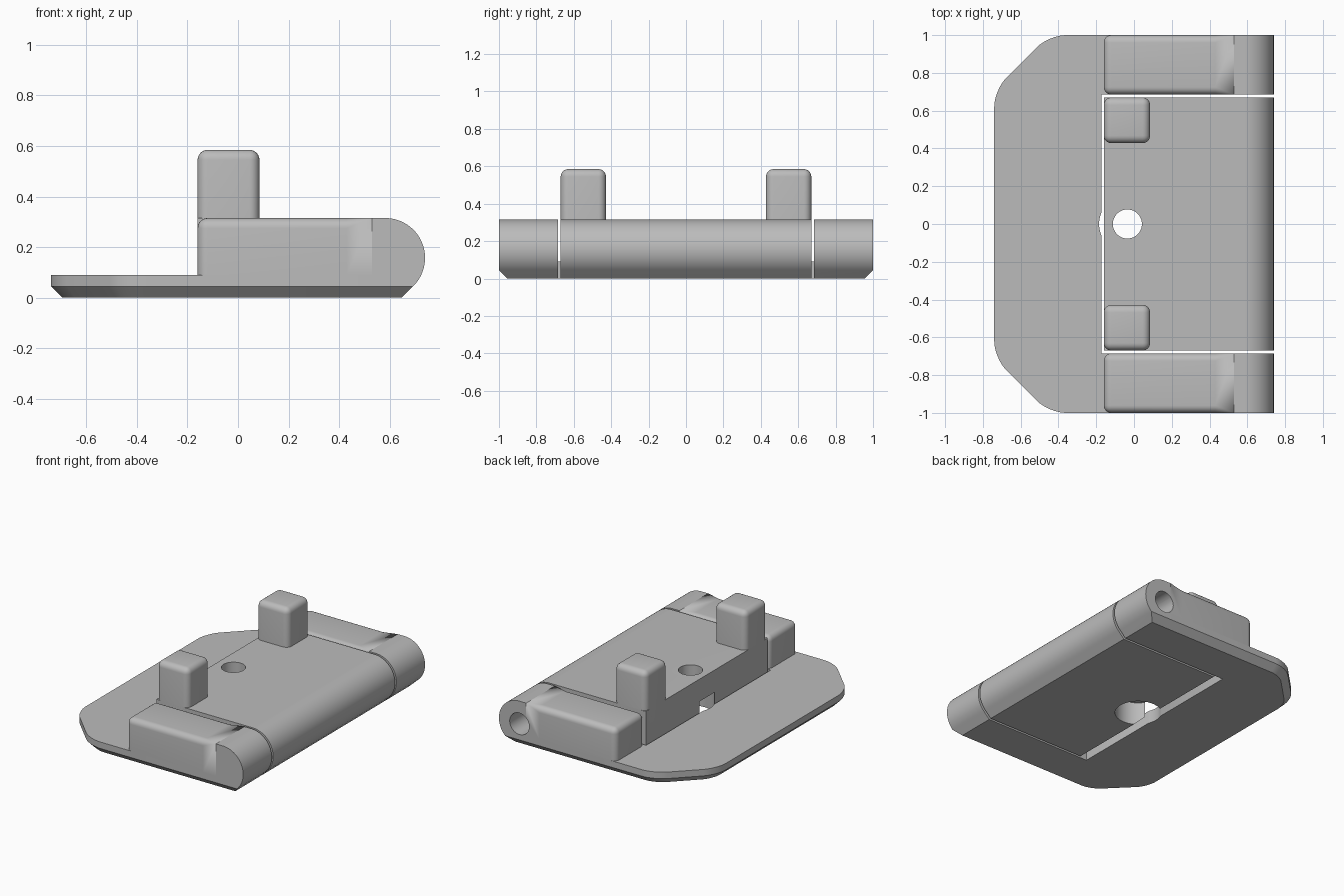
import bpy, bmesh, math
from mathutils import Vector

cube = bpy.data.objects.get("Cube")
if cube:
    bpy.data.objects.remove(cube, do_unlink=True)

grey = bpy.data.materials.new("plain_grey")
grey.use_nodes = True
COLOUR = (0.5, 0.5, 0.5, 1)
grey.diffuse_color = COLOUR
grey.node_tree.nodes["Principled BSDF"].inputs["Base Color"].default_value = COLOUR

H = 0.315              # height of the hinge body
R = H / 2              # knuckle radius
AXIS = 0.74 - R        # hinge axis in x
BACK = -0.16           # back face of blocks and lever
JOIN = 0.53            # where block meets knuckle
PLATE = 0.09
GAP_IN, GAP_OUT = 0.67, 0.685
FILLET = 0.04
CHAMFER = 0.045


def prism(points, direction):
    """Extrude a closed planar outline along a direction."""
    bm = bmesh.new()
    face = bm.faces.new([bm.verts.new(p) for p in points])
    new = bmesh.ops.extrude_face_region(bm, geom=[face])["geom"]
    moved = [v for v in new if isinstance(v, bmesh.types.BMVert)]
    bmesh.ops.translate(bm, verts=moved, vec=direction)
    bmesh.ops.recalc_face_normals(bm, faces=bm.faces[:])
    return bm


def box(x0, x1, y0, y1, z0, z1):
    outline = [(x0, y0, z0), (x1, y0, z0), (x1, y1, z0), (x0, y1, z0)]
    return prism(outline, (0, 0, z1 - z0))


def bevel(bm, rule, width, segments):
    edges = [e for e in bm.edges if rule(e.verts[0].co, e.verts[1].co)]
    bmesh.ops.bevel(bm, geom=edges, offset=width, segments=segments,
                    profile=0.5, affect='EDGES')


def upright(a, b):
    return abs(a.z - b.z) > 0.01


def body_profile(x0, cut, y0, y1):
    """Flat body with a rounded nose and a tangent bottom chamfer."""
    pts = [(x0, 0)] if cut == 0 else [(x0, cut), (x0 + cut, 0)]
    pts.append((AXIS + R * (math.sqrt(2) - 1), 0))
    for i in range(37):
        a = math.radians(-45 + 135 * i / 36)
        pts.append((AXIS + R * math.cos(a), R + R * math.sin(a)))
    pts.append((x0, H))
    return prism([(x, y0, z) for x, z in pts], (0, y1 - y0, 0))


def cylinder(radius, start, end):
    start, end = Vector(start), Vector(end)
    axis = end - start
    u = axis.orthogonal().normalized()
    v = axis.normalized().cross(u)
    ring = [start + radius * (u * math.cos(t) + v * math.sin(t))
            for t in (math.tau * i / 48 for i in range(48))]
    return prism(ring, axis)


def add(name, bm, cutters=()):
    """Make an object, cut its openings and shade it."""
    def link(label, data):
        mesh = bpy.data.meshes.new(label)
        data.to_mesh(mesh)
        data.free()
        ob = bpy.data.objects.new(label, mesh)
        bpy.context.collection.objects.link(ob)
        return ob

    ob = link(name, bm)
    ob.data.materials.append(grey)
    bpy.ops.object.select_all(action='DESELECT')
    bpy.context.view_layer.objects.active = ob
    ob.select_set(True)
    for make in cutters:
        cutter = link("cutter", make())
        cutter.hide_render = True
        mod = ob.modifiers.new("opening", 'BOOLEAN')
        mod.operation = 'DIFFERENCE'
        mod.solver = 'EXACT'
        mod.object = cutter
        bpy.ops.object.modifier_apply(modifier=mod.name)
        bpy.data.objects.remove(cutter, do_unlink=True)
    bpy.ops.object.shade_smooth_by_angle(angle=math.radians(30))
    return ob


# Openings: blind pin bore, screw hole, and the wider recess beneath it
HOLE_X = -0.035
pin_bore = lambda: cylinder(0.075, (AXIS, -0.9, R), (AXIS, 1.2, R))
screw_hole = lambda: cylinder(0.077, (HOLE_X, 0, -0.2), (HOLE_X, 0, 0.6))
recess = lambda: cylinder(0.15, (HOLE_X, 0, -0.2), (HOLE_X, 0, 0.16))
window = lambda: box(-0.173, 1, -GAP_OUT, GAP_OUT, -0.2, 0.5)

# Base plate with cropped corners and a chamfered underside
outline = [(JOIN, -1), (JOIN, 1), (-0.45, 1), (-0.74, 0.71),
           (-0.74, -0.71), (-0.45, -1)]
plate = prism([(x, y, 0) for x, y in outline], (0, 0, PLATE))
bevel(plate, lambda a, b: upright(a, b) and a.x < 0, 0.09, 8)
bevel(plate, lambda a, b: max(a.z, b.z) < 0.01 and min(a.x, b.x) < JOIN - 0.01,
      CHAMFER, 1)
add("base_plate", plate, [window, recess])

# Side blocks and their hinge knuckles
for side, s in (("left", 1), ("right", -1)):
    # the model's front faces -y, so these sit at its back and front ends
    end = "back" if s > 0 else "front"
    y0, y1 = sorted((s * GAP_OUT, s))
    block = box(BACK, JOIN, y0, y1, PLATE, H)
    bevel(block, lambda a, b: (upright(a, b) and a.x < 0)
          or (min(a.z, b.z) > H - 0.01 and min(a.x, b.x) < 0), FILLET, 6)
    # fade the top fillets out towards the knuckle
    geom = block.verts[:] + block.edges[:] + block.faces[:]
    bmesh.ops.bisect_plane(block, geom=geom, plane_co=(JOIN - 0.1, 0, 0),
                           plane_no=(1, 0, 0))
    for v in block.verts:
        if v.co.x > JOIN - 0.01 and v.co.z > H - 0.06:
            v.co.y = y0 if v.co.y < (y0 + y1) / 2 else y1
            v.co.z = H
    bmesh.ops.remove_doubles(block, verts=block.verts[:], dist=0.0001)
    add(end + "_side_block", block, [pin_bore])

    knuckle = body_profile(JOIN, 0, y0, y1)
    geom = knuckle.verts[:] + knuckle.edges[:] + knuckle.faces[:]
    cut = bmesh.ops.bisect_plane(knuckle, geom=geom, plane_co=(0, s, CHAMFER),
                                 plane_no=(0, s, -1), clear_outer=True)
    rim = [e for e in cut["geom_cut"] if isinstance(e, bmesh.types.BMEdge)]
    bmesh.ops.edgeloop_fill(knuckle, edges=rim)
    bmesh.ops.recalc_face_normals(knuckle, faces=knuckle.faces[:])
    add(end + "_hinge_knuckle", knuckle, [pin_bore])

    # Rounded post standing on the lever
    p0, p1 = sorted((s * 0.428, s * GAP_IN))
    post = box(BACK, 0.085, p0, p1, H - 0.1, 0.585)
    bevel(post, lambda a, b: upright(a, b) or min(a.z, b.z) > 0.5, FILLET, 6)
    add(end + "_post", post)

# Swinging lever between the blocks
lever = body_profile(BACK, 0.05, -GAP_IN, GAP_IN)
add("hinged_lever", lever, [pin_bore, screw_hole, recess])
